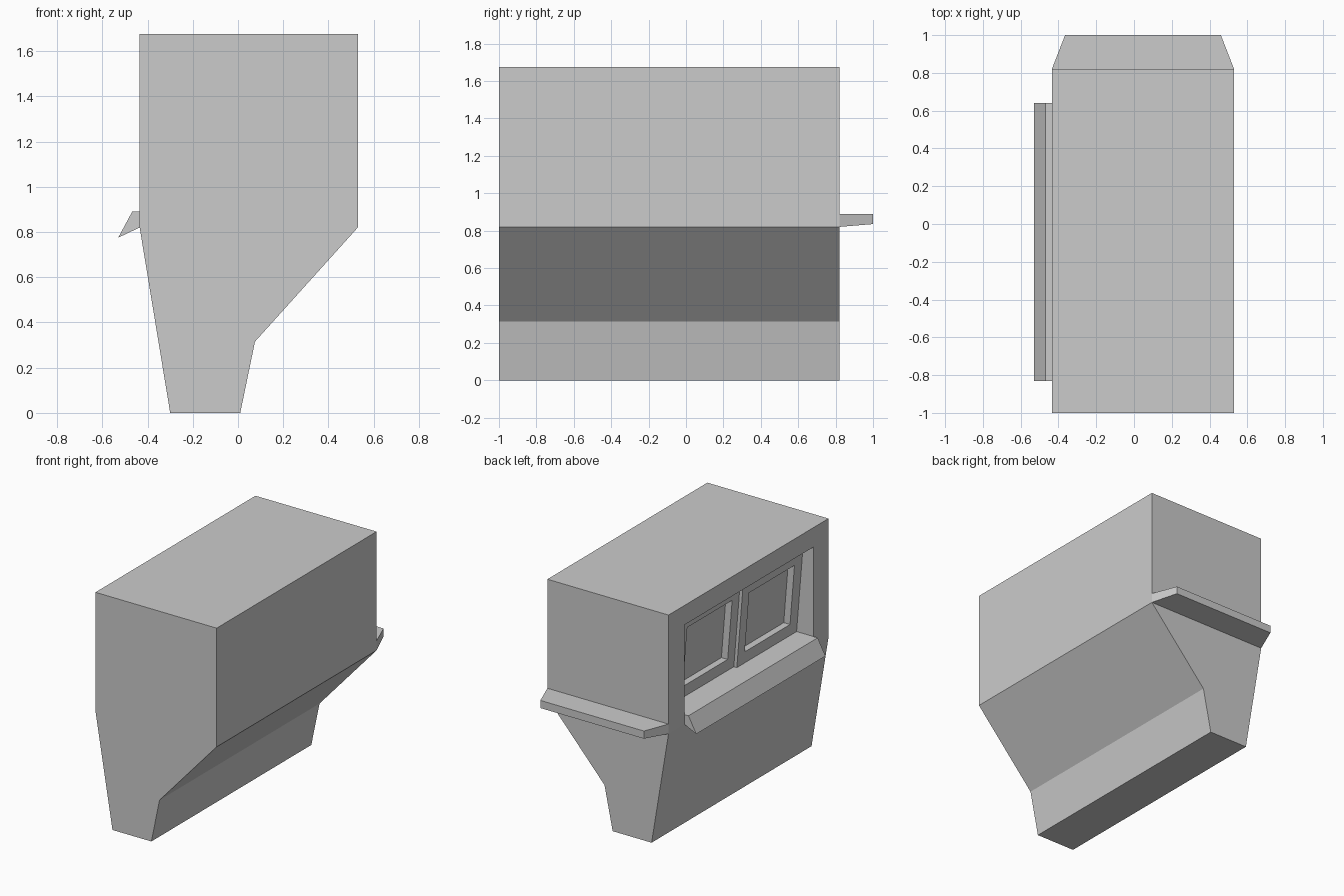
import bpy, bmesh

if "Cube" in bpy.data.objects:
    bpy.data.objects.remove(bpy.data.objects["Cube"])


def prism(name, profile, y0, y1):
    """Extrude an x-z profile along y."""
    bm = bmesh.new()
    face = bm.faces.new([bm.verts.new((x, y0, z)) for x, z in profile])
    side = bmesh.ops.extrude_face_region(bm, geom=[face])["geom"]
    bmesh.ops.translate(bm, vec=(0, y1 - y0, 0),
                        verts=[v for v in side if isinstance(v, bmesh.types.BMVert)])
    bmesh.ops.recalc_face_normals(bm, faces=bm.faces)
    mesh = bpy.data.meshes.new(name)
    bm.to_mesh(mesh)
    bm.free()
    obj = bpy.data.objects.new(name, mesh)
    bpy.context.collection.objects.link(obj)
    return obj


def pane_x(z):
    """Leaning window plane inside the opening."""
    return -0.30 - 0.082 * (z - 0.89)


def cut(target, depth, y0, y1, z0, z1):
    """Cut a pocket from the left side down to the leaning plane."""
    cutter = prism("cutter", [(-0.7, z0), (pane_x(z0) + depth, z0),
                              (pane_x(z1) + depth, z1), (-0.7, z1)], y0, y1)
    cutter.hide_render = True
    mod = target.modifiers.new("pocket", 'BOOLEAN')
    mod.operation = 'DIFFERENCE'
    mod.solver = 'EXACT'
    mod.object = cutter
    bpy.context.view_layer.objects.active = target
    bpy.ops.object.modifier_apply(modifier=mod.name)
    bpy.data.objects.remove(cutter)


# Main body with tapered foot
body = prism("body", [(-0.30, 0), (0.01, 0), (0.075, 0.315), (0.53, 0.82),
                      (0.53, 1.675), (-0.435, 1.675), (-0.435, 0.82)], -1, 0.82)

# Window opening, with one sash set behind the other
SASH = 0.024
cut(body, 0, -0.83, 0.64, 0.89, 1.535)
cut(body, SASH, -0.15, 0.64, 0.89, 1.535)

# Recessed glass in each sash
for depth, y0, y1 in ((0.05, -0.745, -0.23), (SASH + 0.05, -0.07, 0.44)):
    cut(body, depth, y0, y1, 0.975, 1.41)

# Sloping sill under the windows
prism("window_sill", [(-0.435, 0.82), (-0.435, 0.89), (-0.468, 0.89),
                      (-0.53, 0.775)], -0.83, 0.64)

# Back shelf, narrowing outwards
shelf = prism("back_shelf", [(-0.435, 0.82), (0.53, 0.82), (0.53, 0.89),
                             (-0.435, 0.89)], 0.82, 1.0)
for v in shelf.data.vertices:
    if v.co.y > 0.9:
        v.co.x += 0.07 if v.co.x < 0 else -0.07
        v.co.z = max(v.co.z, 0.835)
